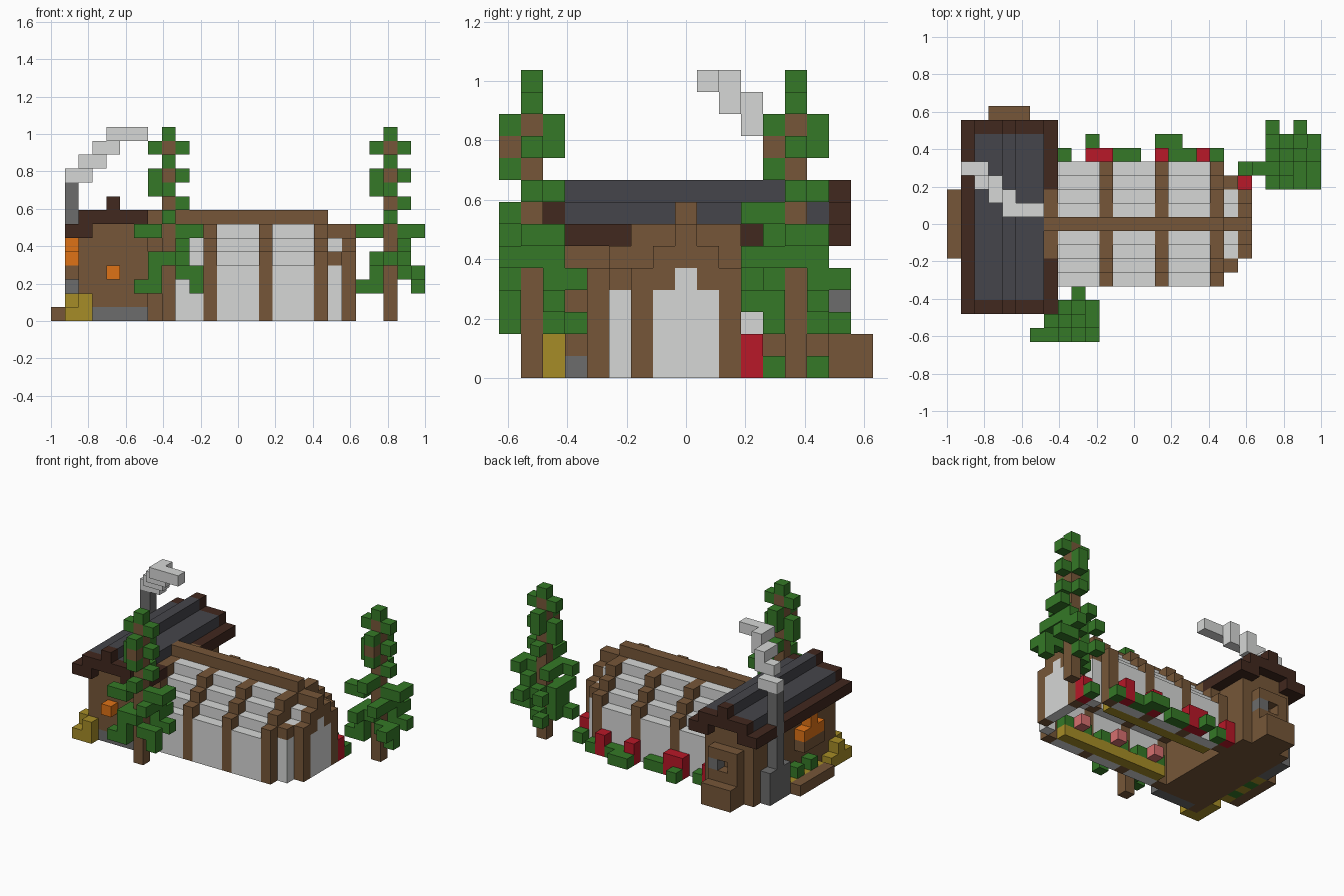
import bpy, bmesh
from mathutils import Vector

if "Cube" in bpy.data.objects:
    bpy.data.objects.remove(bpy.data.objects["Cube"])

UNIT = 2 / 27                      # edge of one building block
ORIGIN = Vector((-1, -8.5 * UNIT, 0))


def material(name, *rgb):
    m = bpy.data.materials.new(name)
    m.use_nodes = True
    m.diffuse_color = (*rgb, 1)
    m.node_tree.nodes["Principled BSDF"].inputs["Base Color"].default_value = (*rgb, 1)
    return m


WOOD = material("wood", .18, .094, .04)
DARK = material("dark_wood", .053, .021, .013)
SLATE = material("slate", .06, .06, .07)
PALE = material("pale_glass", .67, .68, .67)
STONE = material("stone", .15, .15, .15)
GREEN = material("leaf_green", .035, .19, .02)
RED = material("flower_red", .48, .009, .021)
YELLOW = material("straw_yellow", .38, .265, .02)
ORANGE = material("lamp_orange", .74, .17, .008)
PINK = material("blossom_pink", .68, .16, .16)


def span(v):
    return v if isinstance(v, tuple) else (v, v)


def build(name, mat, boxes):
    """One object from boxes of block indices; each axis is a number or an inclusive pair."""
    mesh = bpy.data.meshes.new(name)
    bm = bmesh.new()
    for box in boxes:
        lo = Vector([span(v)[0] for v in box])
        hi = Vector([span(v)[1] + 1 for v in box])
        for v in bmesh.ops.create_cube(bm, size=1)["verts"]:
            v.co = ORIGIN + UNIT * ((lo + hi) / 2 + v.co * (hi - lo))
    bm.to_mesh(mesh)
    bm.free()
    mesh.materials.append(mat)
    obj = bpy.data.objects.new(name, mesh)
    bpy.context.collection.objects.link(obj)
    return obj


def both(boxes, centre):
    """Add the copies mirrored across the greenhouse ridge."""
    out = list(boxes)
    for x, y, z in boxes:
        a, b = span(y)
        out.append((x, (2 * centre - b, 2 * centre - a), z))
    return out


RIDGE = 8

# Cottage body, gable and rear bay
build("cottage_walls", WOOD, [
    ((2, 6), (4, 14), (0, 5)), ((2, 6), 3, (1, 5)), (2, 3, 0),
    ((3, 5), (3, 14), 6)])
build("rear_bay", WOOD, [
    ((3, 5), 15, (0, 2)), ((3, 5), 15, 4), (3, 15, 3), ((3, 5), 16, (0, 1))])
build("bay_window", STONE, [(5, 15, 3)])
build("front_step", STONE, [((3, 6), 3, 0)])
build("front_lamp", ORANGE, [(4, 2, 3)])
build("side_lamps", ORANGE, [(1, (6, 8), 4), (1, 7, 5)])
build("lamp_shelf", WOOD, [(1, (6, 8), 3)])

# Stepped roof with dark edges
build("roof_slates", SLATE, [((2, 6), (3, 14), 7), (4, (3, 14), 8)])
trim = [(1, (2, 15), 6), (2, (2, 15), 6), (6, (2, 15), 6),
        (7, (2, 5), 6), (7, (11, 15), 6)]
for y in (2, 15):
    trim += [((2, 6), y, 7), (4, y, 8)]
build("roof_trim", DARK, trim)

# Chimney and drifting smoke
build("chimney", STONE, [(1, 12, (0, 9)), (1, (11, 13), (0, 2))])
build("smoke", PALE, [
    ((1, 2), 12, 10), ((2, 3), 11, 11), (3, 11, 12),
    ((3, 4), 10, 12), (4, 10, 13), ((4, 6), 9, 13)])

# Side planter and stacked straw bales
build("side_planter", WOOD, [(0, (6, 10), 0)])
build("planter_leaves", GREEN, [(1, y, (0, 1)) for y in (7, 9)])
build("planter_straw", YELLOW, [(1, y, 0) for y in (6, 8, 10)])
build("straw_bales", YELLOW, [
    (1, 2, 0), (2, 2, (0, 1)), (1, 3, (0, 1)), (1, 4, 0)])

# Greenhouse panes, climbing one block per row up to the ridge
panes = []
for x in ((8, 10), (12, 14), (16, 18)):
    panes.append((x, 4, (0, 3)))
    panes += [(x, y, y - 1) for y in (5, 6, 7)]
build("greenhouse_panes", PALE, both(panes, RIDGE))

# Greenhouse ribs standing one block proud of the panes
ribs = []
for x in (7, 11, 15, 19):
    ribs += [(x, 4, (0, 4)), (x, 5, (4, 5)), (x, 6, (5, 6)), (x, 7, 6)]
build("greenhouse_ribs", WOOD, both(ribs, RIDGE))
build("greenhouse_ridge", WOOD, [((7, 19), RIDGE, 7)])

# Greenhouse end porch
build("porch_panes", PALE, both([
    (20, 5, (0, 3)), (20, 6, 4), (20, 7, 5)], RIDGE))
build("porch_frame", WOOD, both([
    (20, 5, 4), (21, 6, (0, 4)), (21, 7, (4, 5))], RIDGE)
    + [((20, 21), RIDGE, 6), (21, RIDGE, 5)])
build("porch_door", PALE, [(21, (7, 9), (0, 3)), (21, RIDGE, 4)])

# Growing beds and crops inside
build("growing_beds", YELLOW, both([((8, 18), 5, 0)], RIDGE))
build("pink_crops", PINK, both([(x, 6, 1) for x in range(9, 19, 4)], RIDGE))
build("green_crops", GREEN, both([(x, 5, 1) for x in range(8, 19, 2)], RIDGE))

# Flower border behind the greenhouse
build("red_flowers", RED, [(7, 13, (0, 1)), ((10, 11), 13, (0, 1)),
                           (15, 13, (0, 1)), (18, 13, (0, 1)), (21, 11, (0, 1))])
build("border_shrubs", GREEN, [
    (8, 13, 0), ((12, 13), 13, 0), ((16, 17), 13, 0), (19, 13, 0),
    (10, 14, 0), ((15, 16), 14, 0), (21, 12, 0)])

# Trees: leaf blocks per layer from the top down, as compass steps from the trunk
LAYERS = ["C", "E W", "N S", "E W N", "S W", "E N", "S SS",
          "W WWS WS E EE EEN NW", "E SE NE SSE",
          "W S N SW NE NNE NNW SSW", "SE SW W EES EEN NE SSEE",
          "W WWS SW EES N NNW"]
STEP = {"N": (0, 1), "S": (0, -1), "E": (1, 0), "W": (-1, 0), "C": (0, 0)}


def tree(name, tx, ty):
    top = 13
    build(name + "_trunk", WOOD, [(tx, ty, (0, top - 1)), (tx, ty - 1, top - 3)])
    leaves = []
    for drop, layer in enumerate(LAYERS):
        for path in layer.split():
            x = tx + sum(STEP[c][0] for c in path)
            y = ty + sum(STEP[c][1] for c in path)
            if y >= 0:
                leaves.append((x, y, top - drop))
    build(name + "_leaves", GREEN, leaves)


tree("front_tree", 8, 1)
tree("rear_tree", 24, 13)
